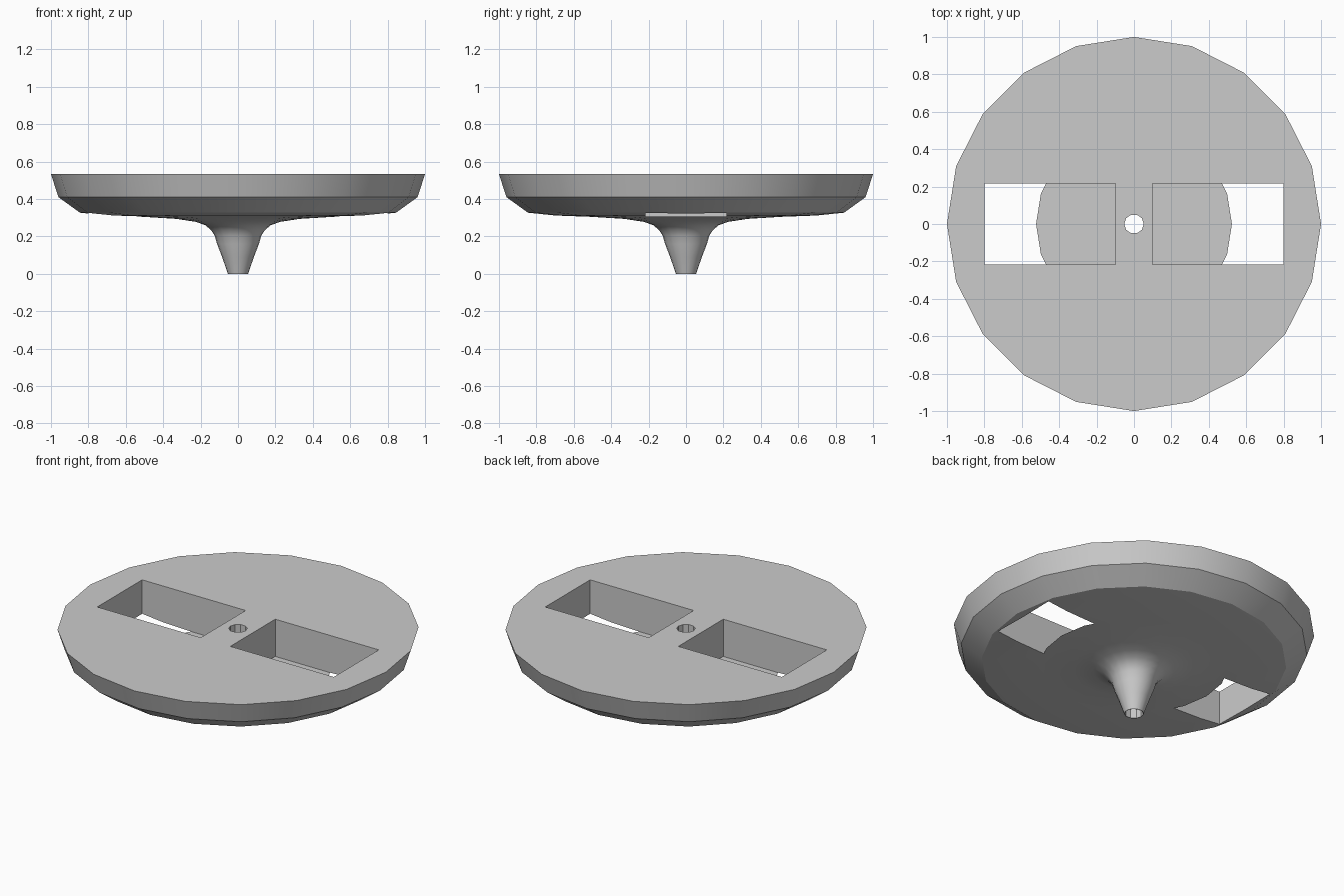
import bpy, bmesh, math

cube = bpy.data.objects.get("Cube")
if cube:
    bpy.data.objects.remove(cube, do_unlink=True)

grey = bpy.data.materials.new("plain_grey")
colour = (0.6, 0.6, 0.6, 1)
grey.diffuse_color = colour
grey.use_nodes = True
grey.node_tree.nodes["Principled BSDF"].inputs["Base Color"].default_value = colour


def lathe(name, profile, sides):
    """Solid of revolution from (radius, height) points, capped at both ends."""
    bm = bmesh.new()
    rings = []
    for r, z in profile:
        angles = [2 * math.pi * i / sides for i in range(sides)]
        rings.append([bm.verts.new((r * math.cos(a), r * math.sin(a), z)) for a in angles])
    for low, high in zip(rings, rings[1:]):
        for i in range(sides):
            j = (i + 1) % sides
            bm.faces.new((low[i], low[j], high[j], high[i]))
    bm.faces.new(rings[0][::-1])
    bm.faces.new(rings[-1])
    mesh = bpy.data.meshes.new(name)
    bm.to_mesh(mesh)
    bm.free()
    mesh.materials.append(grey)
    obj = bpy.data.objects.new(name, mesh)
    bpy.context.collection.objects.link(obj)
    return obj


def box(name, centre, size):
    bpy.ops.mesh.primitive_cube_add(size=1, location=centre)
    obj = bpy.context.object
    obj.name = name
    obj.scale = size
    obj.data.materials.append(grey)
    return obj


# Round dish with a tapered stem below
dish = lathe("spinning_dish", [
    (0.054, 0), (0.085, 0.09), (0.112, 0.16), (0.125, 0.205), (0.145, 0.235),
    (0.175, 0.26), (0.225, 0.278), (0.33, 0.294), (0.51, 0.305), (0.7, 0.312),
    (0.845, 0.327), (0.96, 0.41), (1.0, 0.533)], 20)

# Centre bore and the two rectangular pockets, open where the underside rises
cutters = [lathe("bore_cutter", [(0.052, -0.1), (0.052, 0.7)], 10)]
floor, top = 0.3055, 0.7
for side, label in ((1, "left"), (-1, "right")):
    cutters.append(box(label + "_pocket_cutter", (side * 0.45, 0, (floor + top) / 2),
                       (0.7, 0.434, top - floor)))

for cutter in cutters:
    cutter.hide_render = True
    cutter.hide_set(True)
    cut = dish.modifiers.new(cutter.name, "BOOLEAN")
    cut.operation = "DIFFERENCE"
    cut.solver = "EXACT"
    cut.object = cutter

# Apply the cuts, then smooth the curved underside
bpy.ops.object.select_all(action="DESELECT")
dish.select_set(True)
bpy.context.view_layer.objects.active = dish
for cutter in cutters:
    bpy.ops.object.modifier_apply(modifier=cutter.name)
    bpy.data.objects.remove(cutter, do_unlink=True)
bpy.ops.object.shade_smooth_by_angle(angle=math.radians(30))
